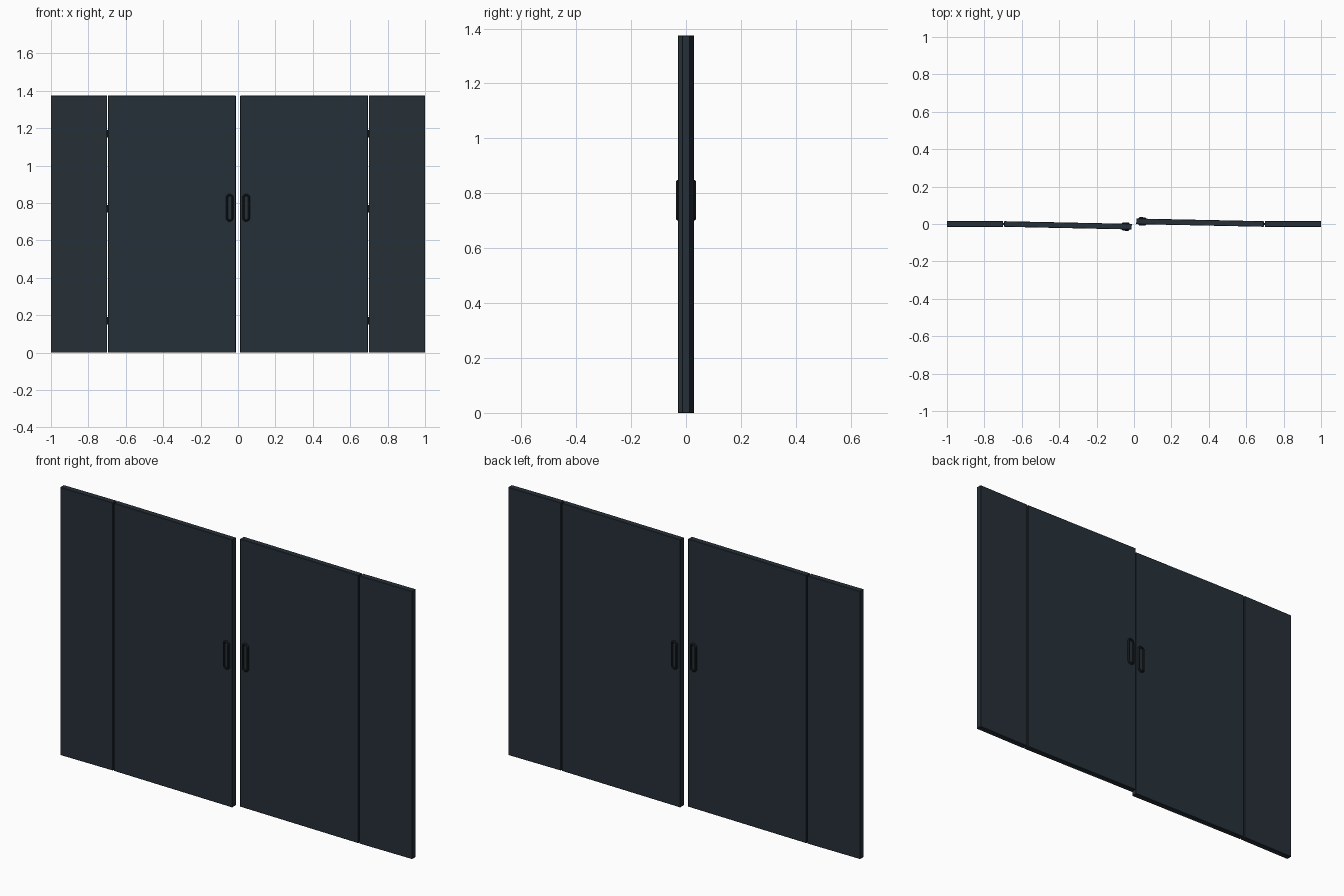
import bpy, bmesh, math
from mathutils import Matrix, Vector

if "Cube" in bpy.data.objects:
    bpy.data.objects.remove(bpy.data.objects["Cube"])

H = 1.375          # panel height
T = 0.030          # panel thickness
HINGE_X = -0.697
SWING = Matrix.Translation((HINGE_X, 0, 0)) @ Matrix.Rotation(math.radians(-1.2), 4, 'Z') @ Matrix.Translation((-HINGE_X, 0, 0))


def material(name, rgb):
    m = bpy.data.materials.new(name)
    m.diffuse_color = (*rgb, 1)
    m.use_nodes = True
    m.node_tree.nodes["Principled BSDF"].inputs["Base Color"].default_value = m.diffuse_color
    return m


panel_mat = material("dark slate", (0.019, 0.029, 0.039))
metal_mat = material("black metal", (0.010, 0.014, 0.017))


def finish(bm, name, mat, matrix):
    bmesh.ops.recalc_face_normals(bm, faces=bm.faces)
    bm.transform(matrix)
    me = bpy.data.meshes.new(name)
    bm.to_mesh(me)
    bm.free()
    me.materials.append(mat)
    ob = bpy.data.objects.new(name, me)
    bpy.context.collection.objects.link(ob)


def slab(name, x0, x1, matrix):
    bm = bmesh.new()
    bmesh.ops.create_cube(bm, size=1)
    bm.transform(Matrix.Translation(((x0 + x1) / 2, 0, H / 2)) @ Matrix.Diagonal((x1 - x0, T, H, 1)))
    bmesh.ops.bevel(bm, geom=bm.edges[:], offset=0.0015, segments=1, affect='EDGES')
    finish(bm, name, panel_mat, matrix)


def stadium(r, half):
    """Points of an upright pill outline in x and z."""
    pts = []
    for i in range(18):
        a = math.pi * (i % 9) / 8 + (math.pi if i >= 9 else 0)
        off = half if i < 9 else -half
        pts.append((r * math.cos(a), off + r * math.sin(a)))
    return pts


def handle(name, cx, cz, matrix):
    """Pill-shaped pull ring showing on both door faces."""
    half, d = 0.054, 0.0225
    # closed cross-section: radius and depth, swept around the pill
    section = [(0.020, -d + 0.005), (0.016, -d), (0.012, -d), (0.009, -d + 0.003),
               (0.009, d - 0.003), (0.012, d), (0.016, d), (0.020, d - 0.005)]
    bm = bmesh.new()
    loops = [[bm.verts.new((cx + x, y, cz + z)) for x, z in stadium(r, half)] for r, y in section]
    n = len(loops[0])
    for k, a in enumerate(loops):
        b = loops[(k + 1) % len(loops)]
        for i in range(n):
            j = (i + 1) % n
            bm.faces.new((a[i], a[j], b[j], b[i]))
    finish(bm, name, metal_mat, matrix)


def hinge(name, z, matrix):
    bm = bmesh.new()
    bmesh.ops.create_cone(bm, cap_ends=True, segments=16, radius1=0.006, radius2=0.006, depth=0.04)
    finish(bm, name, metal_mat, matrix @ Matrix.Translation((HINGE_X, 0, z)))


# The right half is the left half turned half a circle about z
for side, angle in (("left", 0), ("right", math.pi)):
    turn = Matrix.Rotation(angle, 4, 'Z')
    slab(side + "_fixed_panel", -1.0, -0.700, turn)
    slab(side + "_door", -0.694, -0.012, turn @ SWING)
    handle(side + "_handle", -0.044, 0.775, turn @ SWING)
    for i, z in enumerate((0.17, 0.77, 1.17)):
        hinge(f"{side}_hinge_{i + 1}", z, turn)
